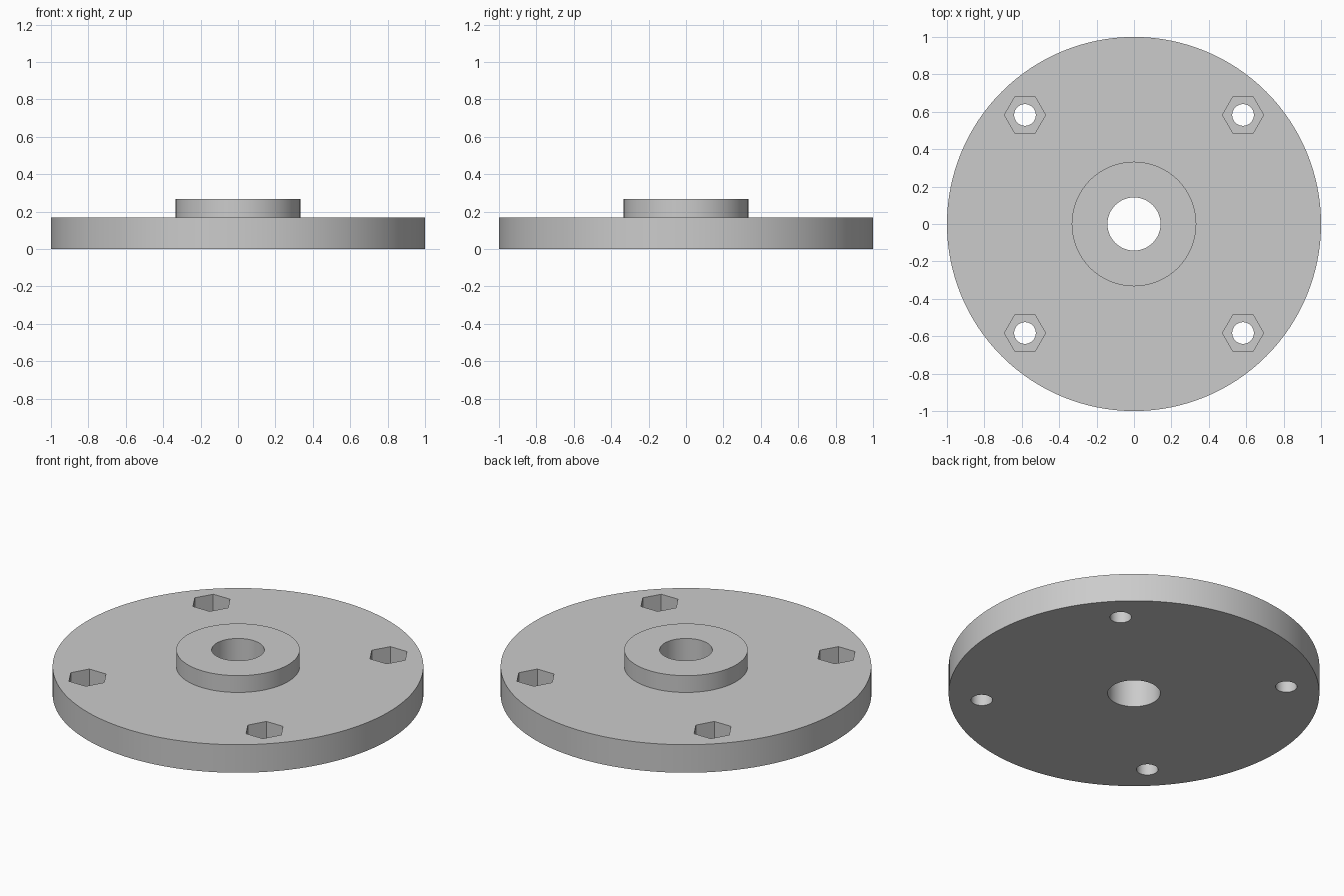
import bpy
from math import radians

if "Cube" in bpy.data.objects:
    bpy.data.objects.remove(bpy.data.objects["Cube"], do_unlink=True)

PLATE_H, TOTAL_H = 0.167, 0.267
NUT_DEPTH, BOLT_OFFSET = 0.1, 0.583

grey = bpy.data.materials.new("plain grey")
grey.use_nodes = True
colour = (0.6, 0.6, 0.6, 1)
grey.diffuse_color = colour
grey.node_tree.nodes["Principled BSDF"].inputs["Base Color"].default_value = colour


def cylinder(name, radius, z0, z1, x=0, y=0, sides=96, turn=0):
    bpy.ops.mesh.primitive_cylinder_add(
        vertices=sides, radius=radius, depth=z1 - z0,
        location=(x, y, (z0 + z1) / 2), rotation=(0, 0, radians(turn)))
    obj = bpy.context.object
    obj.name = name
    obj.data.materials.append(grey)
    return obj


def combine(target, tool, operation):
    mod = target.modifiers.new(operation.lower(), 'BOOLEAN')
    mod.operation = operation
    mod.solver = 'EXACT'
    mod.object = tool
    bpy.context.view_layer.objects.active = target
    bpy.ops.object.modifier_apply(modifier=mod.name)
    bpy.data.objects.remove(tool, do_unlink=True)


# Round plate with raised central hub
flange = cylinder("flange_plate", 1, 0, PLATE_H, sides=128)
combine(flange, cylinder("hub", 0.333, 0.08, TOTAL_H), 'UNION')

# Central bore
combine(flange, cylinder("bore_cutter", 0.142, -0.1, 0.4), 'DIFFERENCE')

# Four bolt holes with hexagonal nut pockets
for sx in (-1, 1):
    for sy in (-1, 1):
        x, y = sx * BOLT_OFFSET, sy * BOLT_OFFSET
        pocket = cylinder("nut_cutter", 0.11, PLATE_H - NUT_DEPTH, 0.3,
                          x, y, sides=6, turn=30)
        combine(flange, pocket, 'DIFFERENCE')
        hole = cylinder("bolt_cutter", 0.058, -0.1, 0.3, x, y, sides=48)
        combine(flange, hole, 'DIFFERENCE')

bpy.ops.object.select_all(action='DESELECT')
flange.select_set(True)
bpy.context.view_layer.objects.active = flange
bpy.ops.object.shade_smooth_by_angle(angle=radians(30))
